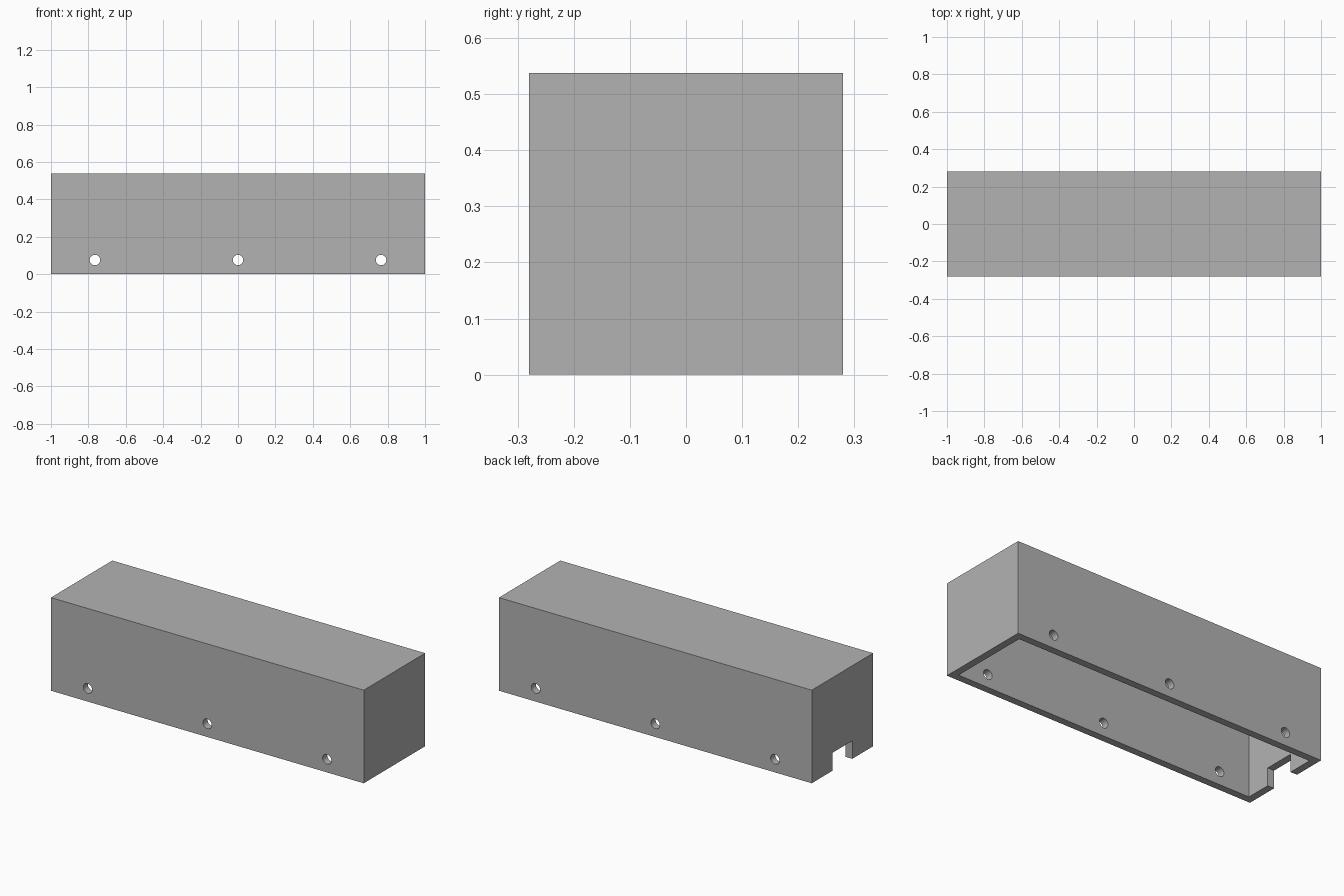
import bpy
from math import pi

cube = bpy.data.objects.get("Cube")
if cube:
    bpy.data.objects.remove(cube, do_unlink=True)

LENGTH, WIDTH, HEIGHT, WALL = 2.0, 0.56, 0.538, 0.042

grey = bpy.data.materials.new("plain grey")
grey.use_nodes = True
colour = (0.45, 0.45, 0.45, 1)
grey.diffuse_color = colour
grey.node_tree.nodes["Principled BSDF"].inputs["Base Color"].default_value = colour


def box(name, size, centre):
    bpy.ops.mesh.primitive_cube_add(size=1, location=centre)
    obj = bpy.context.object
    obj.name = name
    obj.scale = size
    bpy.ops.object.transform_apply(location=True, rotation=True, scale=True)
    obj.data.materials.append(grey)
    return obj


def cut(target, cutter):
    mod = target.modifiers.new("cut", "BOOLEAN")
    mod.operation = "DIFFERENCE"
    mod.solver = "EXACT"
    mod.object = cutter
    bpy.context.view_layer.objects.active = target
    bpy.ops.object.modifier_apply(modifier=mod.name)
    bpy.data.objects.remove(cutter, do_unlink=True)


# Outer cover
cover = box("cover", (LENGTH, WIDTH, HEIGHT), (0, 0, HEIGHT / 2))

# Cavity open at the bottom
cut(cover, box("cavity_cutter", (LENGTH - 2 * WALL, WIDTH - 2 * WALL, HEIGHT),
               (0, 0, HEIGHT / 2 - WALL)))

# Cable notch in the right end wall
cut(cover, box("notch_cutter", (4 * WALL, 0.18, 0.208), (-LENGTH / 2, 0, 0)))

# Screw holes through the front and back walls
for x in (-0.765, 0, 0.765):
    bpy.ops.mesh.primitive_cylinder_add(vertices=32, radius=0.028, depth=2 * WIDTH,
                                        location=(x, 0, 0.076), rotation=(pi / 2, 0, 0))
    hole = bpy.context.object
    hole.name = "hole_cutter"
    hole.data.materials.append(grey)
    cut(cover, hole)

# Smooth bores, sharp box edges
bpy.ops.object.select_all(action="DESELECT")
cover.select_set(True)
bpy.context.view_layer.objects.active = cover
bpy.ops.object.shade_smooth_by_angle(angle=pi / 6)
